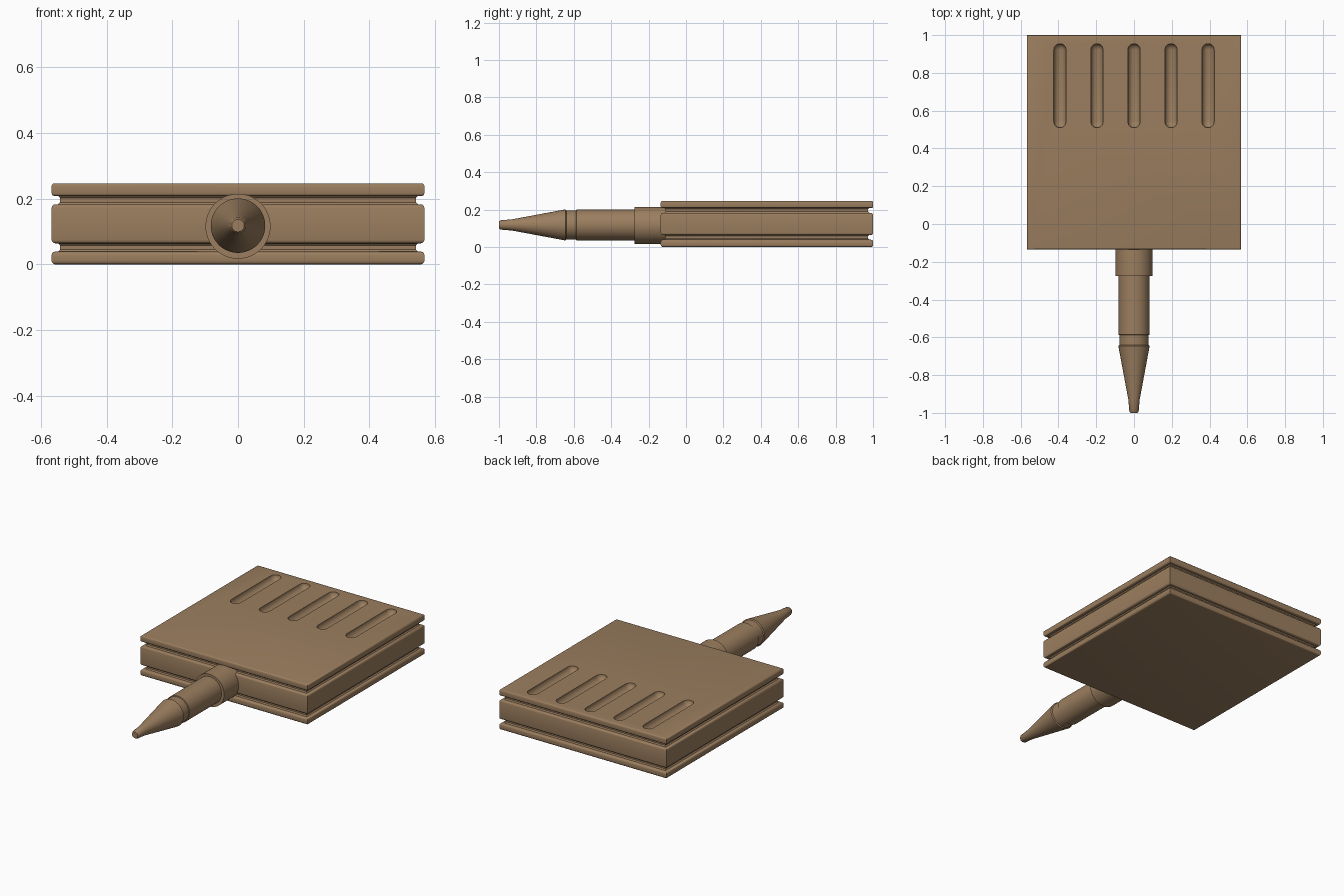
import bpy, bmesh, math

if "Cube" in bpy.data.objects:
    bpy.data.objects.remove(bpy.data.objects["Cube"])

mat = bpy.data.materials.new("brown")
mat.diffuse_color = (0.33, 0.21, 0.115, 1)
mat.use_nodes = True
mat.node_tree.nodes["Principled BSDF"].inputs["Base Color"].default_value = mat.diffuse_color


def bridge(bm, rings):
    """Skin a stack of vertex rings and cap both ends."""
    n = len(rings[0])
    for a, b in zip(rings, rings[1:]):
        for i in range(n):
            j = (i + 1) % n
            bm.faces.new((a[i], a[j], b[j], b[i]))
    bm.faces.new(rings[0][::-1])
    bm.faces.new(rings[-1])


def lathe_y(bm, profile, x, z, segs=48):
    """Revolve (radius, y) points round an axis parallel to y."""
    rings = []
    for r, y in profile:
        rings.append([bm.verts.new((x + r * math.cos(t), y, z + r * math.sin(t)))
                      for t in (2 * math.pi * i / segs for i in range(segs))])
    bridge(bm, rings)


def finish(bm, name):
    bmesh.ops.recalc_face_normals(bm, faces=bm.faces)
    me = bpy.data.meshes.new(name)
    bm.to_mesh(me)
    bm.free()
    ob = bpy.data.objects.new(name, me)
    bpy.context.collection.objects.link(ob)
    return ob


def smooth(ob):
    ob.data.materials.clear()
    ob.data.materials.append(mat)
    bpy.ops.object.select_all(action='DESELECT')
    ob.select_set(True)
    bpy.context.view_layer.objects.active = ob
    bpy.ops.object.shade_smooth_by_angle(angle=math.radians(35))


# Square head: stacked slabs with rounded edges, divided by two grooves
HALF, CY, DEPTH = 0.5675, 0.4325, 0.026


def slab(z0, z1, r):
    """Side profile of one slab as (inset, z), with rounded edges."""
    arc = [math.radians(a) for a in (0, 30, 60, 90)]
    low = [(r - r * math.sin(a), z0 + r - r * math.cos(a)) for a in arc]
    high = [(i, z0 + z1 - z) for i, z in reversed(low)]
    return low + high


profile = (slab(0, 0.039, 0.011)
           + [(0.02, 0.039), (DEPTH, 0.045), (DEPTH, 0.058), (0.02, 0.064)]
           + slab(0.064, 0.183, 0.011)
           + [(0.02, 0.183), (DEPTH, 0.189), (DEPTH, 0.202), (0.02, 0.208)]
           + slab(0.208, 0.247, 0.009))
bm = bmesh.new()
bridge(bm, [[bm.verts.new((sx * (HALF - i), CY + sy * (HALF - i), z))
             for sx, sy in ((-1, -1), (1, -1), (1, 1), (-1, 1))] for i, z in profile])
head = finish(bm, "square_head")

# Five round-bottomed slots cut in the top
bm = bmesh.new()
R = 0.033
end = [(R * math.sin(a), R * math.cos(a)) for a in
       (math.radians(d) for d in (15, 40, 65, 90))]
capsule = ([(r, 0.509 + R - d) for r, d in end]
           + [(r, 0.955 - R + d) for r, d in reversed(end)])
for k in range(-2, 3):
    lathe_y(bm, capsule, k * 0.196, 0.2475, 24)
cutter = finish(bm, "slot_cutter")
cutter.hide_render = True
mod = head.modifiers.new("slots", 'BOOLEAN')
mod.operation = 'DIFFERENCE'
mod.solver = 'EXACT'
mod.object = cutter
bpy.context.view_layer.objects.active = head
bpy.ops.object.modifier_apply(modifier=mod.name)
bpy.data.objects.remove(cutter)
smooth(head)

# Collar joining the handle to the head
bm = bmesh.new()
lathe_y(bm, [(0.099, -0.10), (0.099, -0.276)], 0, 0.116)
smooth(finish(bm, "collar"))

# Handle: shaft, narrow neck ring and tapered tip
bm = bmesh.new()
lathe_y(bm, [(0.082, -0.20), (0.082, -0.586), (0.077, -0.588), (0.077, -0.64),
             (0.083, -0.645), (0.03, -0.93), (0.025, -0.99), (0.019, -1.0)], 0, 0.118)
smooth(finish(bm, "handle"))
